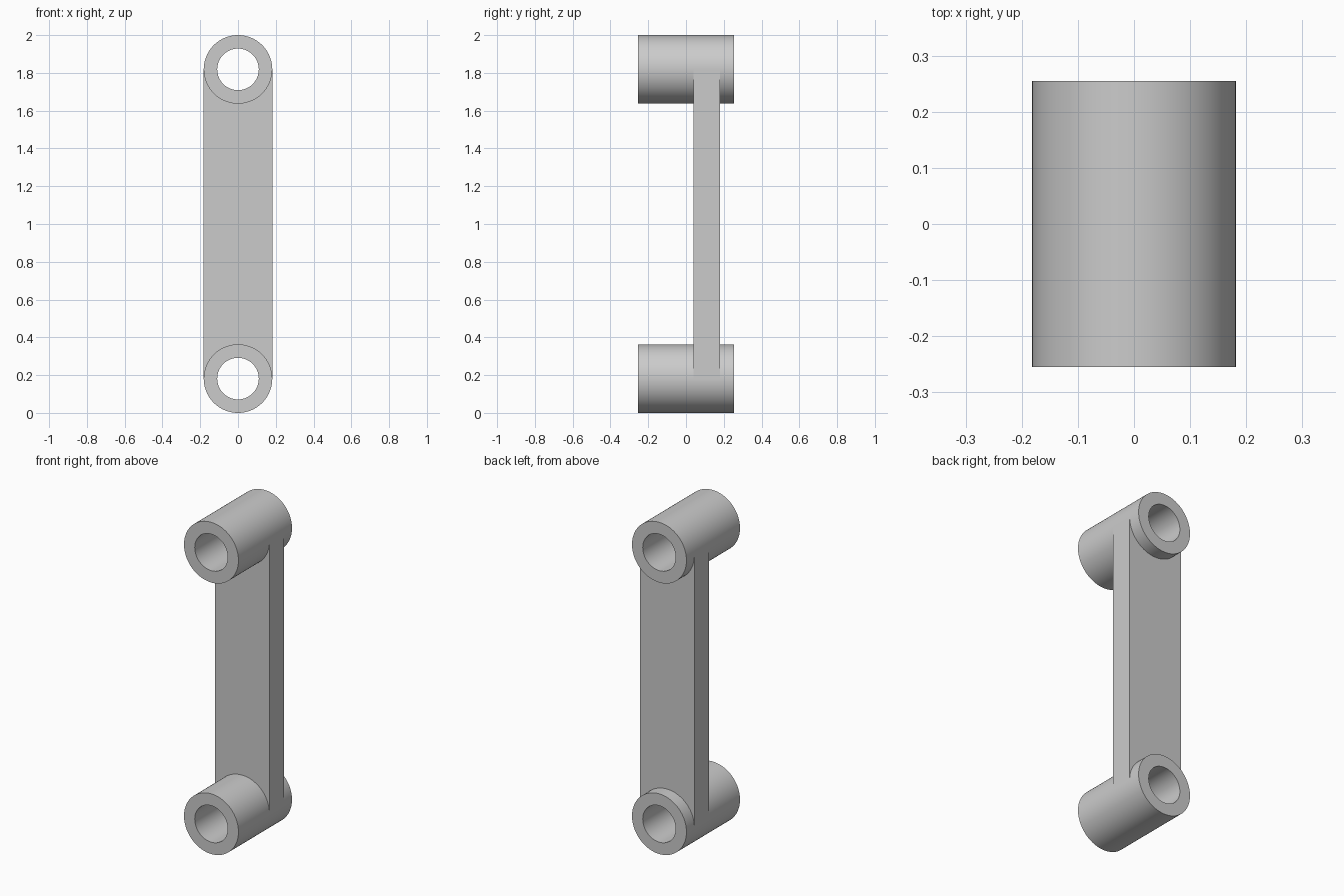
import bpy, bmesh, math

if "Cube" in bpy.data.objects:
    bpy.data.objects.remove(bpy.data.objects["Cube"])

R, BORE, HALF = 0.1815, 0.11, 0.255      # bushing outer radius, bore radius, half length
LOW, HIGH = R, 2.0 - R                   # bushing centre heights
WEB_Y0, WEB_Y1 = 0.04, 0.18              # link plate thickness range
SEG = 96

grey = bpy.data.materials.new("light_grey")
grey.diffuse_color = (0.6, 0.6, 0.6, 1)
grey.use_nodes = True
grey.node_tree.nodes["Principled BSDF"].inputs["Base Color"].default_value = grey.diffuse_color


def finish(bm, name):
    bmesh.ops.recalc_face_normals(bm, faces=bm.faces)
    mesh = bpy.data.meshes.new(name)
    bm.to_mesh(mesh)
    bm.free()
    mesh.materials.append(grey)
    obj = bpy.data.objects.new(name, mesh)
    bpy.context.collection.objects.link(obj)
    bpy.ops.object.select_all(action='DESELECT')
    obj.select_set(True)
    bpy.context.view_layer.objects.active = obj
    bpy.ops.object.shade_smooth_by_angle(angle=math.radians(30))


def bushing(name, zc):
    # Rectangular section swept round the bore axis
    bm = bmesh.new()
    section = [(BORE, -HALF), (R, -HALF), (R, HALF), (BORE, HALF)]
    rings = []
    for i in range(SEG):
        a = 2 * math.pi * i / SEG
        rings.append([bm.verts.new((r * math.cos(a), y, zc + r * math.sin(a)))
                      for r, y in section])
    for i in range(SEG):
        p, q = rings[i], rings[(i + 1) % SEG]
        for k in range(4):
            n = (k + 1) % 4
            bm.faces.new((p[k], p[n], q[n], q[k]))
    finish(bm, name)


def link_plate():
    # Flat plate whose ends are hollowed to fit round both bushings
    bm = bmesh.new()
    columns = []
    for i in range(SEG // 2 + 1):
        a = 2 * math.pi * i / SEG
        x, dz = R * math.cos(a), R * math.sin(a)
        columns.append([bm.verts.new((x, y, z)) for y, z in
                        ((WEB_Y0, LOW + dz), (WEB_Y0, HIGH - dz),
                         (WEB_Y1, HIGH - dz), (WEB_Y1, LOW + dz))])
    for p, q in zip(columns, columns[1:]):
        for k in range(4):
            n = (k + 1) % 4
            bm.faces.new((p[k], p[n], q[n], q[k]))
    bm.faces.new(columns[0])
    bm.faces.new(columns[-1])
    finish(bm, "link_plate")


bushing("lower_bushing", LOW)
bushing("upper_bushing", HIGH)
link_plate()
